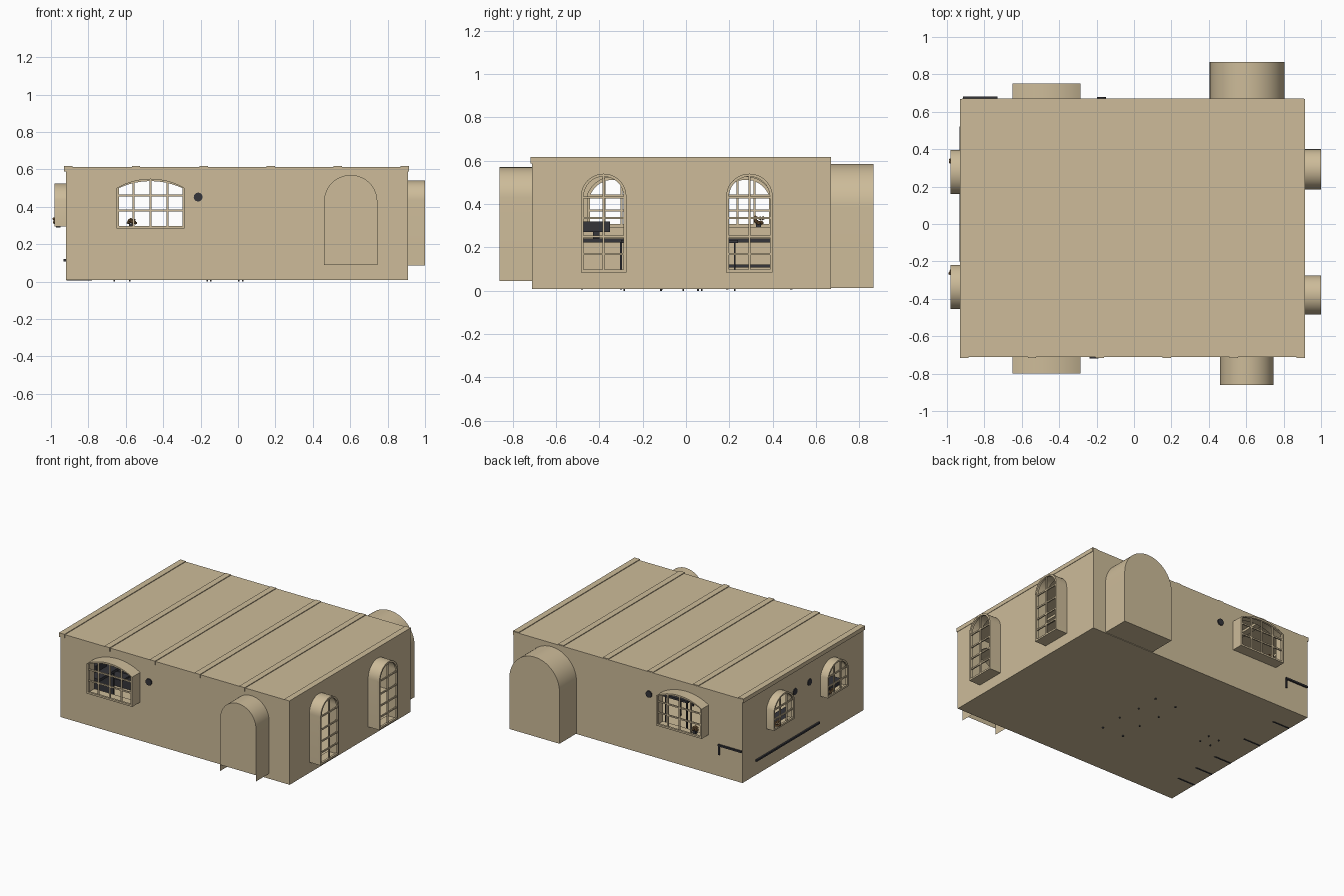
import bpy, bmesh, math, random
from mathutils import Matrix, Vector

if "Cube" in bpy.data.objects:
    bpy.data.objects.remove(bpy.data.objects["Cube"])
random.seed(4)

def material(name, r, g, b):
    m = bpy.data.materials.new(name)
    m.diffuse_color = (r, g, b, 1)
    m.use_nodes = True
    m.node_tree.nodes["Principled BSDF"].inputs["Base Color"].default_value = m.diffuse_color
    return m

PLASTER = material("tan_plaster", 0.61, 0.50, 0.32)
DARK = material("dark_iron", 0.035, 0.035, 0.042)
BROWN = material("brown_leaf", 0.30, 0.17, 0.07)

X0, X1, Y0, Y1, Z0, Z1 = -0.92, 0.91, -0.71, 0.67, 0.01, 0.612

# Wall frames: (across, up, outward distance) -> 3D point
SIDES = {
    "front": (lambda u, v, d: Vector((u, Y0 - d, v)), X0, X1),
    "back": (lambda u, v, d: Vector((u, Y1 + d, v)), X0, X1),
    "right": (lambda u, v, d: Vector((X1 + d, u, v)), Y0, Y1),
    "left": (lambda u, v, d: Vector((X0 - d, u, v)), Y0, Y1),
}
NORMAL = {"front": (0, -1, 0), "back": (0, 1, 0), "right": (1, 0, 0), "left": (-1, 0, 0)}

def finish(bm, name, mat, smooth=False):
    me = bpy.data.meshes.new(name)
    bm.to_mesh(me)
    bm.free()
    ob = bpy.data.objects.new(name, me)
    bpy.context.collection.objects.link(ob)
    me.materials.append(mat)
    if smooth:
        bpy.context.view_layer.objects.active = ob
        bpy.ops.object.select_all(action='DESELECT')
        ob.select_set(True)
        bpy.ops.object.shade_smooth_by_angle(angle=math.radians(35))
    return ob

def add_box(bm, a, b):
    a, b = Vector(a), Vector(b)
    s = Vector([abs(q - p) for p, q in zip(a, b)])
    bmesh.ops.create_cube(bm, size=1, matrix=Matrix.Translation((a + b) / 2) @ Matrix.Diagonal((*s, 1)))

def boxes(name, mat, pairs):
    bm = bmesh.new()
    for a, b in pairs:
        add_box(bm, a, b)
    return finish(bm, name, mat)

def arch_height(u, c, w, spring, rise):
    R = (w * w + rise * rise) / (2 * rise)
    return spring + math.sqrt(max(0, R * R - (u - c) ** 2)) - (R - rise)

def arch_profile(u0, u1, z0, spring, rise, n=20):
    c, w = (u0 + u1) / 2, (u1 - u0) / 2
    R = (w * w + rise * rise) / (2 * rise)
    half = math.atan2(w, R - rise)
    pts = [(u0, z0), (u1, z0)]
    for i in range(n + 1):
        a = half - 2 * half * i / n
        pts.append((c + R * math.sin(a), spring - (R - rise) + R * math.cos(a)))
    return pts

def wall(side, holes):
    f, a, b = SIDES[side]
    bm = bmesh.new()
    edges = []
    for loop in [[(a, Z0), (b, Z0), (b, Z1), (a, Z1)]] + holes:
        vs = [bm.verts.new(f(u, v, 0)) for u, v in loop]
        edges += [bm.edges.new((vs[i - 1], vs[i])) for i in range(len(vs))]
    bmesh.ops.triangle_fill(bm, use_beauty=True, use_dissolve=False, edges=edges, normal=NORMAL[side])
    for face in bm.faces:
        face.normal_update()
        if face.normal.dot(Vector(NORMAL[side])) < 0:
            face.normal_flip()
    finish(bm, side + "_wall", PLASTER)

def recess(name, side, prof, depth, cap_from=None, floor=True):
    # Tunnel pushed outward from the wall, optionally closed by an end panel
    f = SIDES[side][0]
    bm = bmesh.new()
    p = [bm.verts.new(f(u, v, 0)) for u, v in prof]
    q = [bm.verts.new(f(u, v, depth)) for u, v in prof]
    for i in range(len(p)):
        j = (i + 1) % len(p)
        if i or floor:
            bm.faces.new((p[i], p[j], q[j], q[i]))
    mid = sum((v.co for v in bm.verts), Vector()) / len(bm.verts)
    for face in bm.faces:
        face.normal_update()
        if face.normal.dot(face.calc_center_median() - mid) < 0:
            face.normal_flip()
    if cap_from is not None:
        cap = bm.faces.new([bm.verts.new(f(u, max(v, cap_from), depth)) for u, v in prof])
        cap.normal_update()
        if cap.normal.dot(Vector(NORMAL[side])) < 0:
            cap.normal_flip()
    finish(bm, name, PLASTER, True)

def window(name, side, dims, depth, ups, rows):
    # Arched rim and glazing bars set at the outer end of the recess
    f = SIDES[side][0]
    u0, u1, z0, spring, rise = dims
    t, d0, d1 = 0.013, depth - 0.016, depth - 0.001
    c, w = (u0 + u1) / 2, (u1 - u0) / 2
    outer = arch_profile(*dims)
    inner = arch_profile(u0 + t, u1 - t, z0 + t, spring, rise - t)
    bm = bmesh.new()
    rings = [[bm.verts.new(f(u, v, d)) for u, v in pr]
             for pr, d in ((outer, d0), (outer, d1), (inner, d1), (inner, d0))]
    for k in range(4):
        a, b = rings[k], rings[(k + 1) % 4]
        for i in range(len(a)):
            j = (i + 1) % len(a)
            bm.faces.new((a[i], a[j], b[j], b[i]))
    bmesh.ops.recalc_face_normals(bm, faces=bm.faces)
    h, e0, e1 = 0.005, d0 + 0.003, d1 - 0.003
    for i in range(1, ups):
        u = u0 + (u1 - u0) * i / ups
        add_box(bm, f(u - h, z0, e0), f(u + h, arch_height(u, c, w, spring, rise) - 0.004, e1))
    for z in rows:
        add_box(bm, f(u0 + 0.004, z - h, e0), f(u1 - 0.004, z + h, e1))
    finish(bm, name, PLASTER)

# Openings: u0, u1, bottom, spring height, arch rise
WIDE = (-0.65, -0.285, 0.285, 0.50, 0.05)
openings = [
    ("front_window", "front", WIDE, 0.09, 4, (0.38, 0.46)),
    ("back_window", "back", WIDE, 0.08, 4, (0.38, 0.46)),
    ("right_window_front", "right", (-0.485, -0.275, 0.085, 0.435, 0.105), 0.09, 2, (0.17, 0.25, 0.335, 0.43)),
    ("right_window_back", "right", (0.185, 0.40, 0.085, 0.435, 0.105), 0.09, 2, (0.17, 0.25, 0.335, 0.43)),
    ("left_window_front", "left", (-0.455, -0.22, 0.295, 0.44, 0.085), 0.06, 3, (0.37, 0.44)),
    ("left_window_back", "left", (0.16, 0.395, 0.295, 0.44, 0.085), 0.06, 3, (0.37, 0.44)),
]
holes = {s: [] for s in SIDES}
for name, side, dims, depth, ups, rows in openings:
    prof = arch_profile(*dims)
    holes[side].append(prof)
    recess(name + "_recess", side, prof, depth)
    window(name + "_frame", side, dims, depth, ups, rows)

# Front doorway and larger back alcove, both closed at the end
door = arch_profile(0.46, 0.745, 0.045, 0.43, 0.14, 28)
holes["front"].append(door)
recess("front_doorway", "front", door, 0.15, 0.09, False)
boxes("door_threshold", PLASTER, [((0.46, Y0, 0.045), (0.745, Y0 + 0.03, 0.09))])
alcove = arch_profile(0.405, 0.805, 0.012, 0.385, 0.20, 32)
holes["back"].append(alcove)
recess("back_alcove", "back", alcove, 0.195, 0.012)
for side in SIDES:
    wall(side, holes[side])

# Floor, roof and the six roof beams
boxes("floor", PLASTER, [((X0, Y0, 0.008), (X1, Y1, 0.012))])
boxes("roof", PLASTER, [((X0, Y0, 0.604), (X1, Y1, Z1))])
boxes("roof_beams", PLASTER, [((x - 0.022, Y0 - 0.007, 0.588), (x + 0.022, Y1 - 0.002, 0.617))
                              for x in (-0.907, -0.545, -0.183, 0.175, 0.533, 0.891)])

# Wall lamp plates showing through the walls
def lamp(name, side, u, v, out):
    f = SIDES[side][0]
    bm = bmesh.new()
    rot = Vector(NORMAL[side]).to_track_quat('Z', 'Y').to_matrix().to_4x4()
    bmesh.ops.create_cone(bm, cap_ends=True, segments=12, radius1=0.024, radius2=0.024, depth=0.03,
                          matrix=Matrix.Translation(f(u, v, out - 0.015)) @ rot)
    finish(bm, name, DARK)

lamp("front_lamp", "front", -0.213, 0.452, 0.008)
lamp("back_lamp", "back", -0.175, 0.452, 0.008)
lamp("left_lamp_a", "left", 0.07, 0.44, 0.004)
lamp("left_lamp_b", "left", -0.095, 0.445, 0.004)

# Counter along the left wall with supports and a rail through the wall
boxes("counter", DARK, [((X0 + 0.01, -0.5, 0.222), (-0.76, 0.52, 0.242))])
boxes("counter_supports", DARK, [((X0 + 0.002, y - 0.005, 0.005), (-0.78, y + 0.005, 0.222))
                                 for y in (-0.48, -0.30, -0.11, 0.19, 0.486)])
boxes("wall_rail", DARK, [((-0.932, -0.20, 0.108), (-0.78, 0.52, 0.12))])
boxes("counter_cabinet", DARK, [((-0.90, -0.48, 0.27), (-0.80, -0.35, 0.32)),
                                ((-0.86, -0.43, 0.24), (-0.84, -0.40, 0.27))])

# Corner shelf poking through the back wall
boxes("corner_shelf", DARK, [((-0.915, 0.60, 0.228), (-0.73, 0.682, 0.24)),
                             ((-0.742, 0.67, 0.165), (-0.733, 0.68, 0.228))])

# Tables with thin legs
for i, (x, y) in enumerate([(-0.06, -0.2), (-0.08, 0.14), (-0.62, 0.03)]):
    w, d = (0.1, 0.1) if i < 2 else (0.05, 0.05)
    h = 0.235 if i < 2 else 0.15
    boxes("table_%d" % (i + 1), DARK, [((x - w, y - d, h - 0.015), (x + w, y + d, h))] + [
        ((x + sx * w * 0.85 - 0.004, y + sy * d * 0.85 - 0.004, 0.0),
         (x + sx * w * 0.85 + 0.004, y + sy * d * 0.85 + 0.004, h)) for sx in (-1, 1) for sy in (-1, 1)])

# Small potted plants on the sills
for i, (x, y) in enumerate([(-0.96, 0.335), (-0.96, -0.26), (-0.57, 0.71)]):
    bm = bmesh.new()
    for k in range(12):
        a = k * 2.4
        r = 0.013 + 0.012 * random.random()
        m = Matrix.Translation((x + r * math.cos(a), y + r * math.sin(a), 0.32 + random.uniform(-0.01, 0.02)))
        bmesh.ops.create_icosphere(bm, subdivisions=1, radius=0.009, matrix=m)
    finish(bm, "plant_%d" % (i + 1), BROWN)
    boxes("plant_pot_%d" % (i + 1), DARK, [((x - 0.012, y - 0.012, 0.29), (x + 0.012, y + 0.012, 0.312))])
